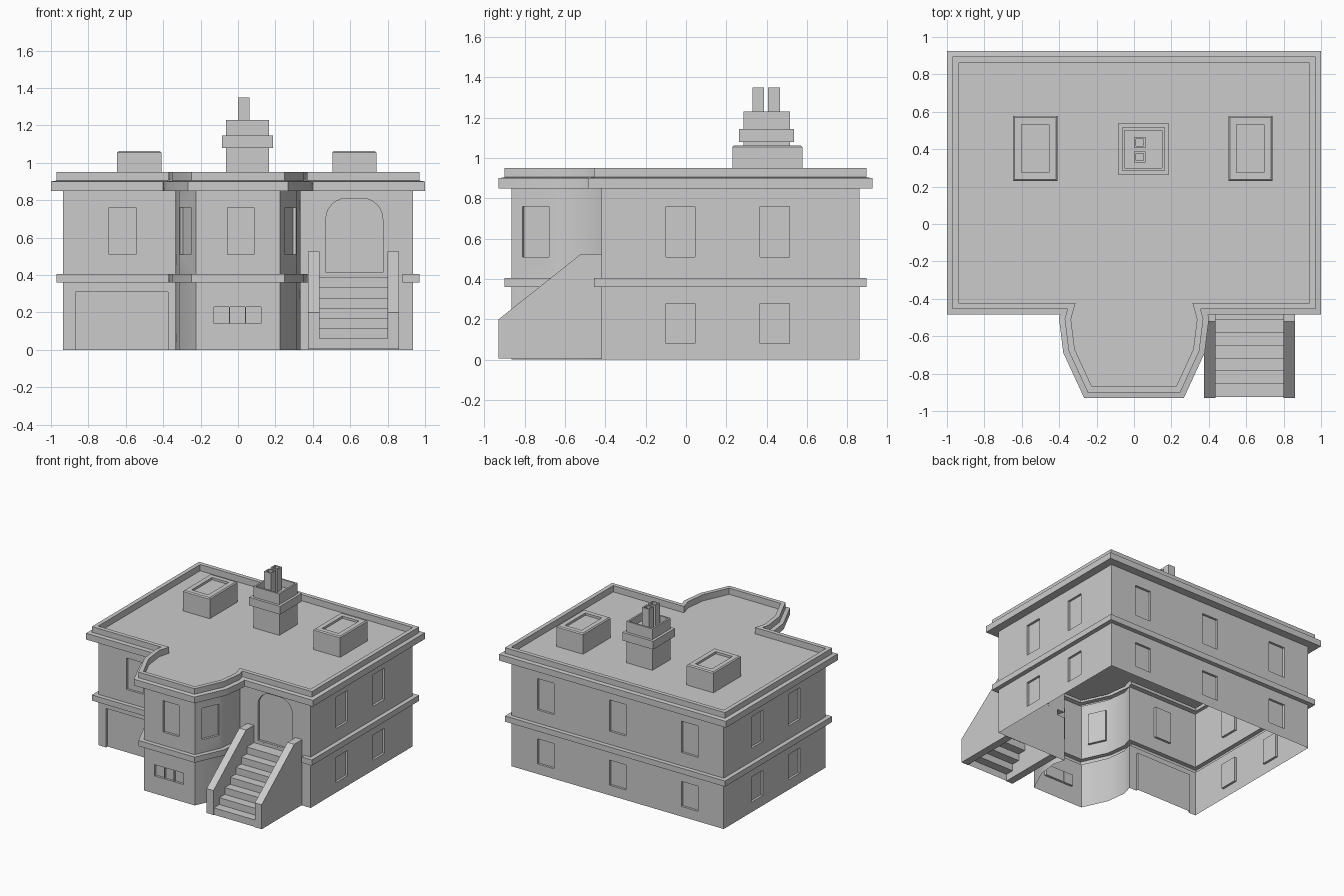
import bpy, bmesh, math
from mathutils import Vector

if "Cube" in bpy.data.objects:
    bpy.data.objects.remove(bpy.data.objects["Cube"])


def add_object(name, bm, smooth=False):
    bmesh.ops.recalc_face_normals(bm, faces=bm.faces)
    me = bpy.data.meshes.new(name)
    bm.to_mesh(me)
    bm.free()
    ob = bpy.data.objects.new(name, me)
    bpy.context.collection.objects.link(ob)
    return ob


def offset(pts, d):
    """Mitred outward offset of a counter-clockwise outline."""
    out = []
    for i, p in enumerate(pts):
        p = Vector(p)
        a = (p - Vector(pts[i - 1])).normalized()
        b = (Vector(pts[(i + 1) % len(pts)]) - p).normalized()
        na, nb = Vector((a.y, -a.x)), Vector((b.y, -b.x))
        out.append(p + (na + nb) * d / (1 + na.dot(nb)))
    return out


def stack(name, outline, levels, bottom=False):
    """Sweep an outline through (offset, z) levels and cap the end."""
    bm = bmesh.new()
    rings = [[bm.verts.new((p.x, p.y, z)) for p in offset(outline, d)] for d, z in levels]
    n = len(outline)
    for a, b in zip(rings, rings[1:]):
        for i in range(n):
            j = (i + 1) % n
            bm.faces.new((a[i], a[j], b[j], b[i]))
    bm.faces.new(rings[-1])
    if bottom:
        bm.faces.new(rings[0][::-1])
    return add_object(name, bm)


def rect(x0, x1, y0, y1):
    return [(x0, y0), (x1, y0), (x1, y1), (x0, y1)]


def extrude_x(name, pts, x0, x1, closed=True):
    """Extrude a (y, z) profile along x."""
    bm = bmesh.new()
    a = [bm.verts.new((x0, y, z)) for y, z in pts]
    b = [bm.verts.new((x1, y, z)) for y, z in pts]
    n = len(pts)
    for i in range(n if closed else n - 1):
        j = (i + 1) % n
        bm.faces.new((a[i], a[j], b[j], b[i]))
    if closed:
        bm.faces.new(a)
        bm.faces.new(b)
    return add_object(name, bm)


# Recess cutters, all gathered in one mesh
cut = bmesh.new()


def recess(x, y, ang, prof, depth=0.018, front=0.02):
    """Prism of a (u, z) profile sunk into the wall whose normal has angle ang."""
    n = Vector((math.cos(ang), math.sin(ang), 0))
    t = Vector((-n.y, n.x, 0))
    rings = []
    for s in (front, -depth):
        rings.append([cut.verts.new(Vector((x, y, z)) + t * u + n * s) for u, z in prof])
    a, b = rings
    for i in range(len(prof)):
        j = (i + 1) % len(prof)
        cut.faces.new((a[i], a[j], b[j], b[i]))
    cut.faces.new(a)
    cut.faces.new(b[::-1])


def pane(x, y, ang, w, z0, z1, **kw):
    recess(x, y, ang, rect(-w / 2, w / 2, z0, z1), **kw)


FRONT, RIGHT, BACK, LEFT = -math.pi / 2, 0, math.pi / 2, math.pi
UP, LOW = (0.51, 0.76), (0.08, 0.28)

# Side windows
for y in (-0.027, 0.44):
    for z in (UP, LOW):
        pane(0.935, y, RIGHT, 0.145, *z)
        pane(-0.935, y, LEFT, 0.145, *z)
# Back windows
for x in (-0.635, 0, 0.635):
    for z in (UP, LOW):
        pane(x, 0.86, BACK, 0.145, *z)
# Front windows, bay windows and garage opening
pane(-0.617, -0.42, FRONT, 0.145, *UP)
pane(0.015, -0.865, FRONT, 0.14, *UP)
facet = math.atan2(-0.09, 0.195)
pane(0.28, -0.745, facet, 0.143, *UP)
pane(-0.28, -0.745, math.pi - facet, 0.143, *UP)
for x in (-0.088, -0.002, 0.083):
    pane(x, -0.865, FRONT, 0.081, 0.14, 0.23)
pane(-0.622, -0.42, FRONT, 0.495, -0.05, 0.31)
# Arched front door
arch = [(-0.152, 0.415), (0.152, 0.415)]
for cx, start in ((0.042, 0), (-0.042, 90)):
    for k in range(7):
        a = math.radians(start + 15 * k)
        arch.append((cx + 0.11 * math.cos(a), 0.70 + 0.11 * math.sin(a)))
recess(0.622, -0.42, FRONT, arch)
# Gap in the belt course behind the stairs
pane(0.64, -0.42, FRONT, 0.48, 0.34, 0.4105, depth=-0.0003, front=0.08)
cutter = add_object("recess_cutter", cut)
cutter.hide_render = True

# Building shell: walls, belt course, cornice, parapet and roof in one sweep
bay = [(0.31, -0.42), (0.335, -0.51), (0.315, -0.67), (0.225, -0.865)]
outline = ([(-0.935, -0.42)] + [(-x, y) for x, y in bay] + bay[::-1]
           + [(0.935, -0.42), (0.935, 0.86), (-0.935, 0.86)])
house = stack("house_shell", outline, [
    (0, 0), (0, 0.36), (0.035, 0.36), (0.035, 0.405), (0, 0.405),
    (0, 0.85), (0.065, 0.85), (0.065, 0.90), (0.035, 0.905), (0.035, 0.95),
    (0.002, 0.95), (0.002, 0.90)], bottom=True)
mod = house.modifiers.new("recesses", 'BOOLEAN')
mod.operation = 'DIFFERENCE'
mod.solver = 'EXACT'
mod.object = cutter
bpy.context.view_layer.objects.active = house
house.select_set(True)
bpy.ops.object.modifier_apply(modifier=mod.name)
bpy.data.objects.remove(cutter)
# Open underside
bm = bmesh.new()
bm.from_mesh(house.data)
under = [f for f in bm.faces if all(abs(v.co.z) < 1e-4 for v in f.verts)]
bmesh.ops.delete(bm, geom=under, context='FACES')
bm.to_mesh(house.data)
bm.free()
bpy.ops.object.shade_smooth_by_angle(angle=math.radians(28))

# Stairs: stepped sheet between two sloping side walls
steps = [(-0.925, 0.005)]
for i in range(7):
    z = 0.06 + i * 0.0545
    y0 = -0.925 + i * 0.069
    steps += [(y0, z), (y0 + 0.069 if i < 6 else -0.42, z)]
extrude_x("stair_steps", steps, 0.435, 0.80, closed=False)
side = [(-0.93, 0.005), (-0.93, 0.20), (-0.52, 0.525), (-0.42, 0.525), (-0.42, 0.005)]
extrude_x("stair_wall_left", side, 0.375, 0.435)
extrude_x("stair_wall_right", side, 0.80, 0.86)

# Skylights
for name, x in (("skylight_left", -0.528), ("skylight_right", 0.622)):
    stack(name, rect(x - 0.118, x + 0.118, 0.23, 0.577),
          [(0, 0.90), (0, 1.055), (-0.008, 1.063), (-0.045, 1.063), (-0.045, 1.045)])

# Chimney with collar and sunken top
stack("chimney", rect(-0.065, 0.165, 0.285, 0.515), [
    (0, 0.90), (0, 1.08), (0.021, 1.08), (0.021, 1.145), (0, 1.145),
    (0, 1.23), (-0.014, 1.23), (-0.014, 1.17)])
# Flues
for name, y in (("flue_front", 0.358), ("flue_back", 0.436)):
    stack(name, rect(0, 0.062, y - 0.029, y + 0.029),
          [(0, 1.17), (0, 1.35), (-0.01, 1.35), (-0.01, 1.24)])
